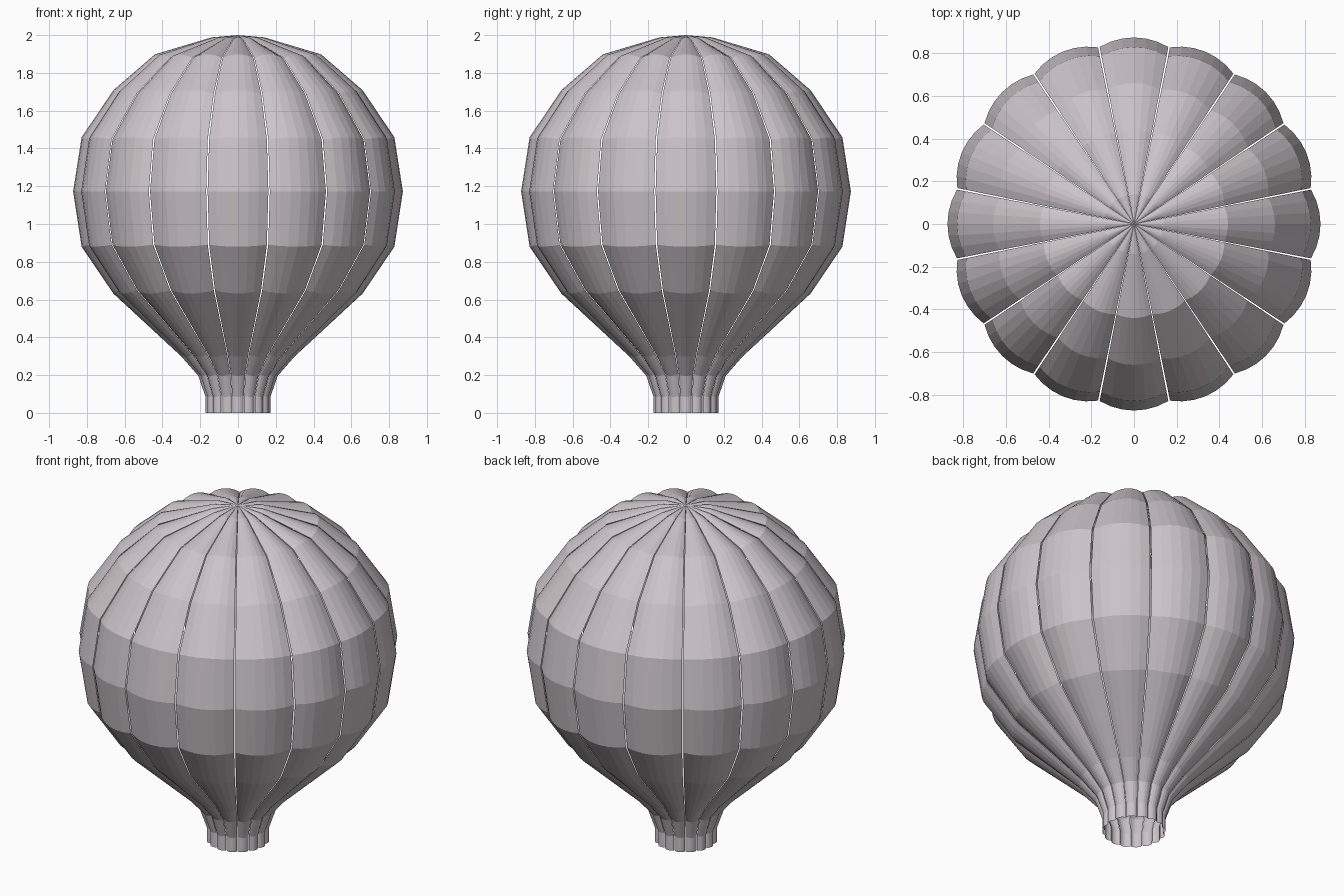
import bpy, bmesh, math

if "Cube" in bpy.data.objects:
    bpy.data.objects.remove(bpy.data.objects["Cube"])

GORES, SEG = 16, 6
STEP = 2 * math.pi / GORES
FILL = 0.976          # share of each slice that is cloth (the rest is the seam gap)

# envelope profile along the middle of a gore: (radius, height)
profile = [(0.172, 0), (0.172, 0.085), (0.21, 0.196), (0.298, 0.297), (0.66, 0.632),
           (0.828, 0.88), (0.873, 1.172), (0.828, 1.459), (0.66, 1.708),
           (0.44, 1.898), (0.14, 1.988), (0.0, 2.0)]

fabric = bpy.data.materials.new("pale_grey_fabric")
fabric.diffuse_color = (0.60, 0.55, 0.58, 1)
fabric.use_nodes = True
fabric.node_tree.nodes["Principled BSDF"].inputs["Base Color"].default_value = fabric.diffuse_color


def normal(i):
    """Outward direction of the profile at point i."""
    a, b = profile[max(i - 1, 0)], profile[min(i + 1, len(profile) - 1)]
    dr, dz = b[0] - a[0], b[1] - a[1]
    l = math.hypot(dr, dz)
    return (dz / l, -dr / l) if i else (1, 0)


def gore(bm, angle):
    """One puffed cloth panel, sunk towards its two seams."""
    rows = []
    for i, (r, z) in enumerate(profile[:-1]):
        nr, nz = normal(i)
        depth = 0.029 * math.sqrt(r / 0.873)
        row = []
        for k in range(SEG + 1):
            t = 2 * k / SEG - 1
            d = depth * t * t
            a = angle + t * STEP / 2 * FILL
            rr = r - nr * d
            row.append(bm.verts.new((rr * math.cos(a), rr * math.sin(a), z - nz * d)))
        rows.append(row)
    for lo, hi in zip(rows, rows[1:]):
        for k in range(SEG):
            bm.faces.new((lo[k], lo[k + 1], hi[k + 1], hi[k]))
    # crown fan
    tip = bm.verts.new((0, 0, profile[-1][1]))
    for k in range(SEG):
        bm.faces.new((rows[-1][k], rows[-1][k + 1], tip))


# balloon envelope, open at the mouth
bm = bmesh.new()
for g in range(GORES):
    gore(bm, g * STEP)
mesh = bpy.data.meshes.new("balloon_envelope")
bm.to_mesh(mesh)
bm.free()
mesh.materials.append(fabric)
bpy.context.collection.objects.link(bpy.data.objects.new("balloon_envelope", mesh))
